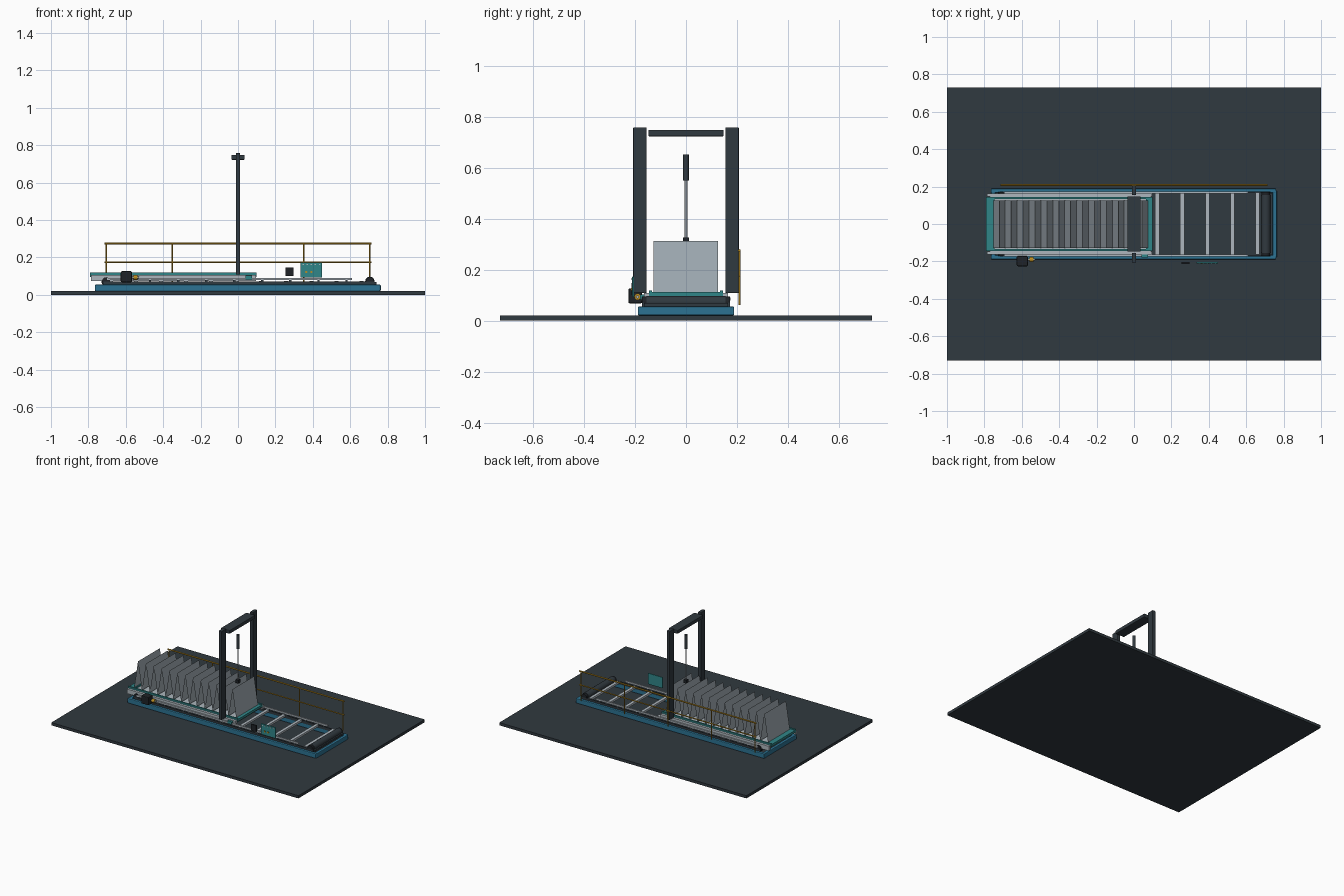
import bpy, bmesh, math
from mathutils import Vector


def material(name, r, g, b):
    m = bpy.data.materials.new(name)
    m.diffuse_color = (r, g, b, 1)
    return m


DARK = material("charcoal", 0.03, 0.041, 0.05)
BLUE = material("base blue", 0.025, 0.17, 0.29)
TEAL = material("teal", 0.03, 0.24, 0.25)
STEEL = material("light steel", 0.42, 0.47, 0.51)
SHEET = material("sheet grey", 0.36, 0.42, 0.46)
YELLOW = material("safety yellow", 0.5, 0.27, 0.015)
BLACK = material("black", 0.013, 0.016, 0.02)


def finish(name, bm, mat):
    me = bpy.data.meshes.new(name)
    bm.to_mesh(me)
    bm.free()
    me.materials.append(mat)
    ob = bpy.data.objects.new(name, me)
    bpy.context.collection.objects.link(ob)
    return ob


def box(name, mat, x0, x1, y0, y1, z0, z1, bevel=0):
    bm = bmesh.new()
    bmesh.ops.create_cube(bm, size=1)
    for v in bm.verts:
        v.co = Vector(((x0 + x1) / 2 + v.co.x * (x1 - x0),
                       (y0 + y1) / 2 + v.co.y * (y1 - y0),
                       (z0 + z1) / 2 + v.co.z * (z1 - z0)))
    if bevel:
        bmesh.ops.bevel(bm, geom=bm.edges[:], offset=bevel, segments=2,
                        profile=0.5, affect='EDGES')
    return finish(name, bm, mat)


def rod(name, mat, start, end, r, sides=16):
    a, b = Vector(start), Vector(end)
    bm = bmesh.new()
    bmesh.ops.create_cone(bm, cap_ends=True, segments=sides, radius1=r,
                          radius2=r, depth=(b - a).length)
    rot = (b - a).to_track_quat('Z', 'Y')
    for v in bm.verts:
        v.co = rot @ v.co + (a + b) / 2
    for f in bm.faces:
        f.smooth = len(f.verts) == 4
    for e in bm.edges:
        e.smooth = e.calc_face_angle(0) < math.radians(40)
    return finish(name, bm, mat)


# Floor slab
box("floor_slab", DARK, -1, 1, -0.73, 0.73, 0, 0.02)

# Blue base frame
for s in (-1, 1):
    box("base_side_beam", BLUE, -0.765, 0.76, s * 0.1775 - 0.0115, s * 0.1775 + 0.0115,
        0.02, 0.055, 0.005)
    box("base_end_beam", BLUE, s * 0.752 - 0.0115, s * 0.752 + 0.0115, -0.18, 0.18,
        0.02, 0.054, 0.005)
    # Chassis rails on the base
    box("chassis_rail", DARK, -0.72, 0.73, s * 0.169 - 0.004, s * 0.169 + 0.004, 0.05, 0.07)
    box("guide_rail", STEEL, -0.70, 0.61, s * 0.169 - 0.005, s * 0.169 + 0.005, 0.078, 0.09)
    for i in range(9):
        x = -0.62 + i * 0.15
        box("rail_support", DARK, x - 0.006, x + 0.006, s * 0.169 - 0.004, s * 0.169 + 0.004,
            0.065, 0.08)
    # End drums with bearing housings
    rod("end_drum", DARK, (s * 0.705, -0.155, 0.072), (s * 0.705, 0.155, 0.072), 0.025, 24)
    for t in (-1, 1):
        rod("drum_bearing", BLACK, (s * 0.705, t * 0.155, 0.072), (s * 0.705, t * 0.172, 0.072),
            0.022)
box("end_cover", DARK, 0.715, 0.74, -0.165, 0.165, 0.055, 0.068)

# Conveyor cross slats
for i in range(11):
    x = 0.66 - i * 0.134
    box("conveyor_slat", STEEL, x - 0.011, x + 0.011, -0.163, 0.166, 0.06, 0.075)

# Carriage tray
for s in (-1, 1):
    box("carriage_side", STEEL, -0.785, 0.095, s * 0.155 - 0.009, s * 0.155 + 0.009,
        0.074, 0.107)
    box("carriage_trim", TEAL, -0.79, 0.098, s * 0.139 - 0.006, s * 0.139 + 0.006,
        0.095, 0.118)
box("carriage_floor", STEEL, -0.77, 0.09, -0.146, 0.146, 0.085, 0.1)
box("carriage_left_plate", TEAL, -0.79, -0.745, -0.135, 0.135, 0.095, 0.112)
box("carriage_right_plate", TEAL, 0.065, 0.098, -0.135, 0.135, 0.095, 0.112)
box("carriage_latch", TEAL, 0.04, 0.075, -0.18, -0.16, 0.082, 0.102)

# Folded sheets: one zigzag profile drawn across the tray
bm = bmesh.new()
FOLDS, LEFT, RIGHT = 13, -0.752, 0.075
last = None
for i in range(2 * FOLDS + 1):
    x = LEFT + (RIGHT - LEFT) * i / (2 * FOLDS)
    z = 0.312 if i % 2 else 0.108
    pair = [bm.verts.new((x, y, z)) for y in (-0.127, 0.125)]
    if last:
        bm.faces.new((last[0], pair[0], pair[1], last[1]))
    last = pair
finish("folded_sheets", bm, SHEET)

# Gantry with lifting ram
for s in (-1, 1):
    box("gantry_post", DARK, -0.012, 0.012, s * 0.181 - 0.026, s * 0.181 + 0.026,
        0.108, 0.757, 0.003)
box("gantry_beam", DARK, -0.036, 0.036, -0.148, 0.148, 0.722, 0.748, 0.004)
rod("ram_cylinder", DARK, (0, 0, 0.55), (0, 0, 0.652), 0.011)
rod("ram_rod", STEEL, (0, 0, 0.32), (0, 0, 0.55), 0.005)
box("ram_gripper", BLACK, -0.012, 0.012, -0.011, 0.011, 0.3, 0.325)

# Safety handrail at the back
for z, r in ((0.275, 0.005), (0.175, 0.004)):
    rod("handrail_bar", YELLOW, (-0.715, 0.209, z), (0.715, 0.209, z), r, 10)
for i in range(5):
    x = -0.704 + i * 0.352
    rod("handrail_post", YELLOW, (x, 0.209, 0.06), (x, 0.209, 0.277), 0.004, 10)

# Drive motor with coupling
box("drive_motor", BLACK, -0.627, -0.567, -0.226, -0.172, 0.067, 0.126, 0.006)
rod("motor_shaft", STEEL, (-0.57, -0.19, 0.093), (-0.53, -0.19, 0.093), 0.006)
rod("motor_coupling", YELLOW, (-0.56, -0.19, 0.093), (-0.537, -0.19, 0.093), 0.013)

# Control panel with buttons and a side junction box
box("control_panel", TEAL, 0.333, 0.45, -0.211, -0.203, 0.092, 0.172, 0.002)
for i in range(5):
    x = 0.348 + i * 0.022
    rod("indicator_lamp", STEEL, (x, -0.211, 0.162), (x, -0.214, 0.162), 0.004, 10)
for x in (0.365, 0.392):
    rod("panel_button", YELLOW, (x, -0.211, 0.122), (x, -0.215, 0.122), 0.006, 10)
box("junction_box", BLACK, 0.254, 0.297, -0.214, -0.203, 0.1, 0.147, 0.002)
